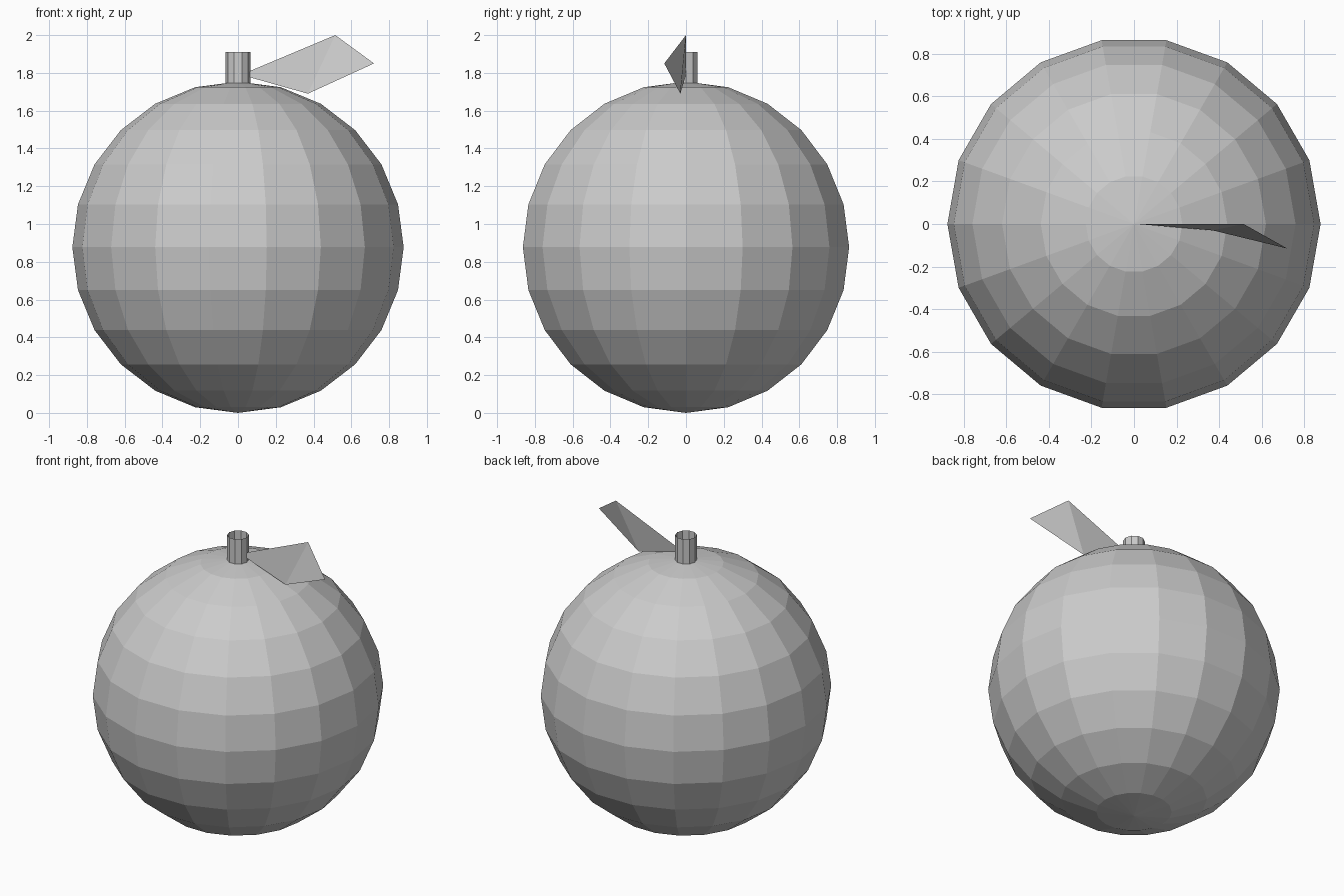
import bpy, bmesh, math

if "Cube" in bpy.data.objects:
    bpy.data.objects.remove(bpy.data.objects["Cube"])

R = 0.877  # fruit radius

grey = bpy.data.materials.new("plain_grey")
grey.diffuse_color = (0.6, 0.6, 0.6, 1.0)
grey.use_nodes = True
grey.node_tree.nodes["Principled BSDF"].inputs["Base Color"].default_value = grey.diffuse_color


def finish(name, bm):
    mesh = bpy.data.meshes.new(name)
    bm.to_mesh(mesh)
    bm.free()
    mesh.materials.append(grey)
    obj = bpy.data.objects.new(name, mesh)
    bpy.context.collection.objects.link(obj)
    return obj


def lathe(name, profile, sides):
    """Turn an (r, z) profile, listed bottom to top, round the z axis."""
    bm = bmesh.new()
    rings = []
    for r, z in profile:
        if r < 1e-5:
            rings.append([bm.verts.new((0, 0, z))] * sides)
        else:
            rings.append([bm.verts.new((r * math.cos(math.tau * i / sides),
                                        r * math.sin(math.tau * i / sides), z))
                          for i in range(sides)])
    for low, high in zip(rings, rings[1:]):
        for i in range(sides):
            j = (i + 1) % sides
            corners = dict.fromkeys((low[i], low[j], high[j], high[i]))
            bm.faces.new(list(corners))
    return finish(name, bm)


# Round fruit body: 18 sides, 12 bands
angles = [math.radians(-90 + 15 * k) for k in range(13)]
lathe("fruit_body", [(R * math.cos(a), R + R * math.sin(a)) for a in angles], 18)

# Stem: open-ended ten-sided tube
lathe("stem", [(0.065, 1.745), (0.065, 1.91)], 10)

# Leaf: two triangles folded across the middle
bm = bmesh.new()
base, top, tip, low = [bm.verts.new(p) for p in (
    (0.015, 0, 1.79), (0.515, 0, 2.0), (0.72, -0.115, 1.85), (0.37, -0.03, 1.69))]
bm.faces.new((base, low, top))
bm.faces.new((low, tip, top))
finish("leaf", bm)
